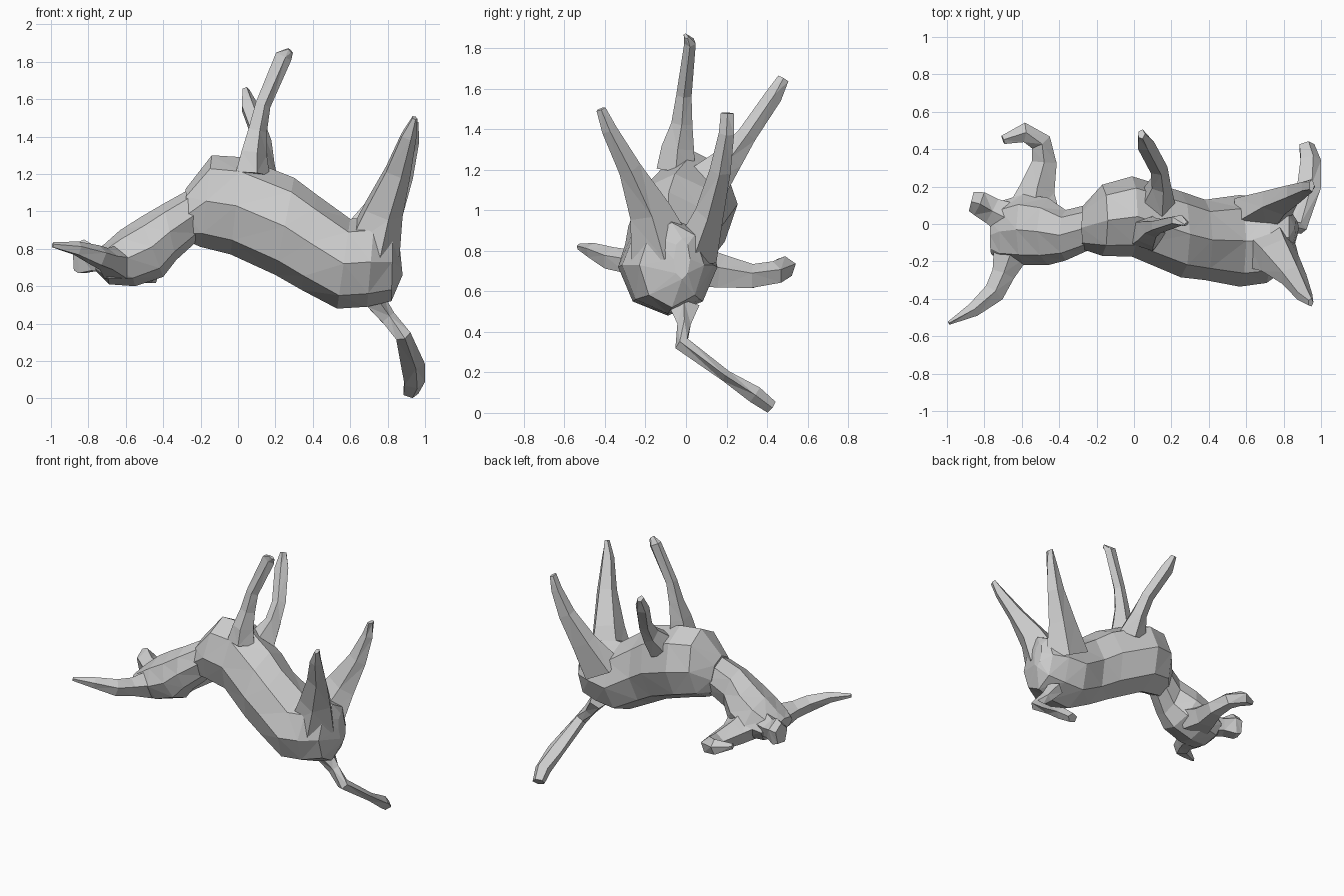
import bpy, bmesh
from math import sin, cos, pi
from mathutils import Vector


def skin_rings(name, rings):
    """Loft a closed, flat-faced shell through rings of points."""
    bm = bmesh.new()
    loops = [[bm.verts.new(p) for p in ring] for ring in rings]
    n = len(loops[0])
    for a, b in zip(loops, loops[1:]):
        for i in range(n):
            j = (i + 1) % n
            bm.faces.new((a[i], a[j], b[j], b[i]))
    bm.faces.new(loops[0][::-1])
    bm.faces.new(loops[-1])
    bmesh.ops.recalc_face_normals(bm, faces=bm.faces)
    bmesh.ops.triangulate(bm, faces=[f for f in bm.faces if len(f.verts) == 4])
    mesh = bpy.data.meshes.new(name)
    bm.to_mesh(mesh)
    bm.free()
    obj = bpy.data.objects.new(name, mesh)
    bpy.context.collection.objects.link(obj)
    return obj


def trunk(name, sections, sides=8):
    """Sections: top x, top z, bottom x, bottom z, centre y, half width."""
    rings = []
    for tx, tz, bx, bz, y, w in sections:
        c = Vector(((tx + bx) / 2, y, (tz + bz) / 2))
        h = Vector(((tx - bx) / 2, 0, (tz - bz) / 2))
        rings.append([c + h * sin(2 * pi * i / sides)
                      + Vector((0, w * cos(2 * pi * i / sides), 0))
                      for i in range(sides)])
    return skin_rings(name, rings)


def limb(name, path, sides=5, ref=(1, 0, 0)):
    """Path: x, y, z, half width along ref, half width across."""
    pts = [Vector(p[:3]) for p in path]
    rings = []
    for k, p in enumerate(path):
        t = (pts[min(k + 1, len(pts) - 1)] - pts[max(k - 1, 0)]).normalized()
        u = Vector(ref)
        u = (u - t * u.dot(t)).normalized()
        v = t.cross(u)
        rings.append([pts[k] + u * p[3] * cos(2 * pi * i / sides)
                      + v * p[4] * sin(2 * pi * i / sides)
                      for i in range(sides)])
    return skin_rings(name, rings)


# Overturned torso, belly up, from rump to chest
trunk("body", [
    (0.86, 0.86, 0.88, 0.66, -0.02, 0.04),
    (0.83, 0.94, 0.82, 0.52, -0.07, 0.16),
    (0.73, 0.97, 0.69, 0.49, -0.09, 0.225),
    (0.60, 0.96, 0.53, 0.48, -0.09, 0.245),
    (0.42, 1.09, 0.34, 0.58, -0.085, 0.215),
    (0.30, 1.18, 0.20, 0.66, -0.055, 0.23),
    (0.02, 1.29, -0.04, 0.77, 0.04, 0.215),
    (-0.14, 1.30, -0.20, 0.81, 0.02, 0.19),
    (-0.28, 1.12, -0.27, 0.84, -0.02, 0.115)])

# Neck and head
trunk("neck_and_head", [
    (-0.22, 1.14, -0.22, 0.84, -0.01, 0.12),
    (-0.40, 1.04, -0.33, 0.74, -0.06, 0.135),
    (-0.52, 0.97, -0.40, 0.65, -0.04, 0.18),
    (-0.63, 0.90, -0.55, 0.60, -0.03, 0.19),
    (-0.72, 0.82, -0.69, 0.61, -0.04, 0.165),
    (-0.77, 0.77, -0.76, 0.68, -0.06, 0.10)])

# Small muzzle block
limb("muzzle", [
    (-0.66, 0.02, 0.74, 0.09, 0.10),
    (-0.76, 0.07, 0.74, 0.07, 0.075),
    (-0.83, 0.11, 0.75, 0.10, 0.07),
    (-0.87, 0.12, 0.75, 0.08, 0.055)], ref=(0, 0, 1))

# Straight horn and curled horn
limb("straight_horn", [
    (-0.65, -0.13, 0.72, 0.10, 0.11),
    (-0.70, -0.27, 0.74, 0.065, 0.065),
    (-0.75, -0.37, 0.76, 0.06, 0.06),
    (-0.86, -0.46, 0.80, 0.04, 0.04),
    (-0.99, -0.53, 0.82, 0.015, 0.01)], ref=(0, 0, 1))
limb("curled_horn", [
    (-0.54, 0.04, 0.72, 0.11, 0.16),
    (-0.52, 0.18, 0.69, 0.09, 0.10),
    (-0.48, 0.33, 0.67, 0.065, 0.07),
    (-0.50, 0.44, 0.69, 0.06, 0.06),
    (-0.59, 0.49, 0.72, 0.055, 0.055),
    (-0.70, 0.45, 0.74, 0.02, 0.025)], ref=(0, 0, 1))

# Fore legs
limb("near_fore_leg", [
    (0.07, -0.05, 1.20, 0.10, 0.10),
    (0.08, -0.04, 1.31, 0.075, 0.085),
    (0.10, -0.02, 1.43, 0.055, 0.055),
    (0.13, -0.01, 1.57, 0.045, 0.04),
    (0.24, 0.02, 1.83, 0.05, 0.03),
    (0.28, 0.00, 1.86, 0.02, 0.01)])
limb("far_fore_leg", [
    (0.12, 0.12, 1.15, 0.10, 0.11),
    (0.14, 0.22, 1.26, 0.055, 0.07),
    (0.13, 0.30, 1.37, 0.05, 0.05),
    (0.06, 0.43, 1.56, 0.05, 0.045),
    (0.04, 0.48, 1.65, 0.02, 0.03)])

# Hind legs
limb("near_hind_leg", [
    (0.71, -0.12, 0.80, 0.16, 0.17),
    (0.77, -0.18, 1.00, 0.115, 0.11),
    (0.85, -0.28, 1.21, 0.075, 0.06),
    (0.91, -0.38, 1.40, 0.045, 0.04),
    (0.945, -0.42, 1.50, 0.015, 0.025)])
limb("far_hind_leg", [
    (0.67, 0.05, 0.80, 0.18, 0.12),
    (0.77, 0.12, 1.00, 0.115, 0.075),
    (0.87, 0.17, 1.20, 0.07, 0.055),
    (0.93, 0.20, 1.38, 0.04, 0.04),
    (0.95, 0.205, 1.48, 0.015, 0.035)])

# Trailing tail with a flattened tuft
limb("tail", [
    (0.73, -0.01, 0.52, 0.06, 0.08),
    (0.80, -0.01, 0.43, 0.045, 0.035),
    (0.88, -0.02, 0.34, 0.045, 0.04),
    (0.93, 0.20, 0.18, 0.07, 0.03),
    (0.94, 0.34, 0.09, 0.06, 0.045),
    (0.92, 0.42, 0.03, 0.045, 0.035)])
